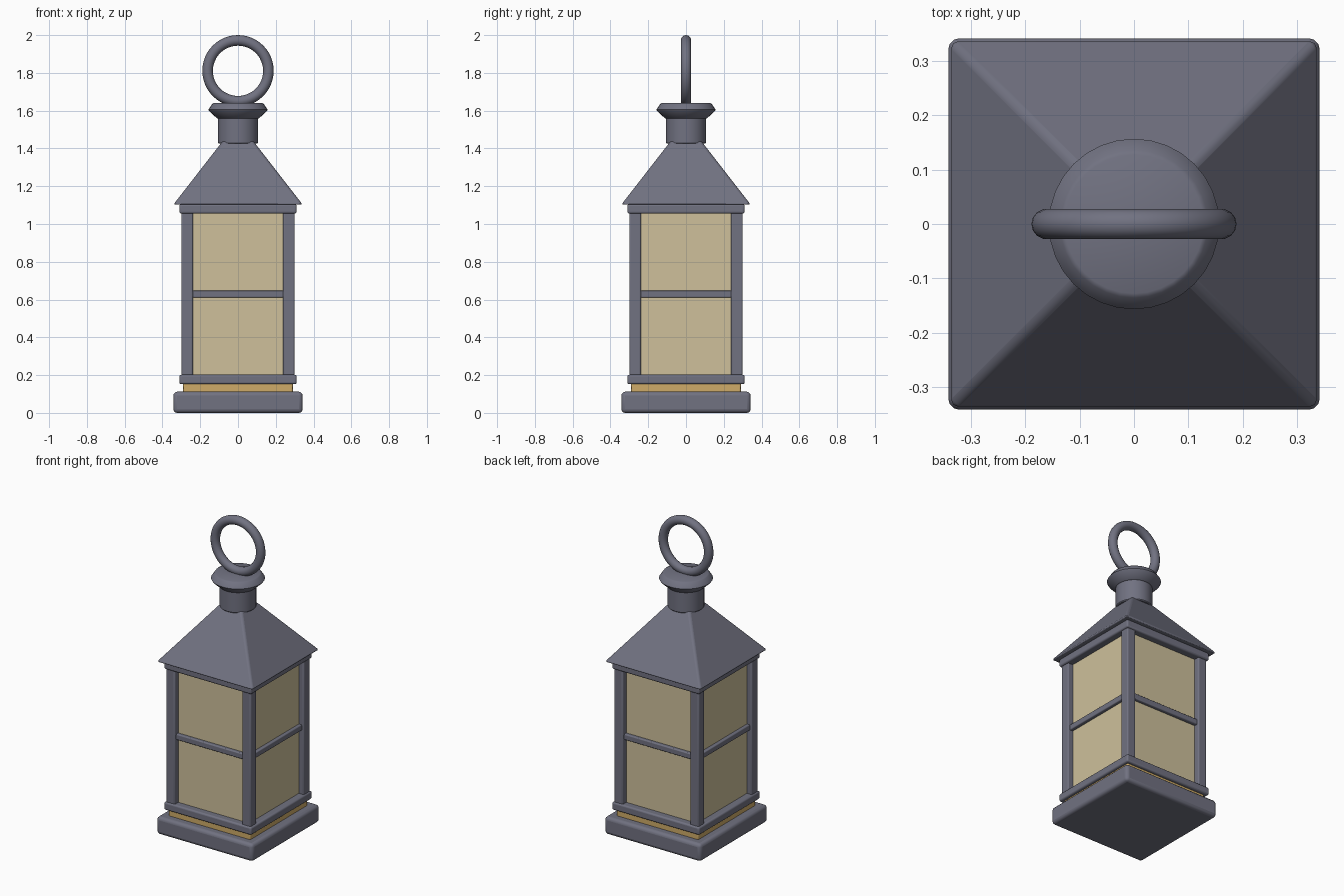
import bpy, bmesh, math

if "Cube" in bpy.data.objects:
    bpy.data.objects.remove(bpy.data.objects["Cube"])


def material(name, rgb):
    m = bpy.data.materials.new(name)
    m.diffuse_color = (*rgb, 1)
    m.use_nodes = True
    m.node_tree.nodes["Principled BSDF"].inputs["Base Color"].default_value = m.diffuse_color
    return m


IRON = material("grey iron", (0.165, 0.168, 0.22))
GLASS = material("warm glass", (0.62, 0.53, 0.33))
BRASS = material("brass", (0.62, 0.41, 0.14))


def finish(obj, name, mat, bevel=0.0, segments=3):
    obj.name = name
    obj.data.materials.append(mat)
    bpy.ops.object.select_all(action='DESELECT')
    obj.select_set(True)
    bpy.context.view_layer.objects.active = obj
    if bevel:
        mod = obj.modifiers.new("soft edges", 'BEVEL')
        mod.width, mod.segments = bevel, segments
        mod.limit_method = 'ANGLE'
    bpy.ops.object.shade_smooth_by_angle(angle=math.radians(40))
    return obj


def box(name, x, y, z0, z1, half_x, half_y, mat, bevel=0.0):
    bpy.ops.mesh.primitive_cube_add(size=2, location=(x, y, (z0 + z1) / 2))
    obj = bpy.context.object
    obj.scale = (half_x, half_y, (z1 - z0) / 2)
    bpy.ops.object.transform_apply(location=False, rotation=False, scale=True)
    return finish(obj, name, mat, bevel)


def lathe(name, profile, mat, sides=32):
    bm = bmesh.new()
    rings = [[bm.verts.new((r * math.cos(2 * math.pi * i / sides),
                            r * math.sin(2 * math.pi * i / sides), z))
              for i in range(sides)] for r, z in profile]
    for a, b in zip(rings, rings[1:]):
        for i in range(sides):
            j = (i + 1) % sides
            bm.faces.new((a[i], a[j], b[j], b[i]))
    bm.faces.new(rings[0][::-1])
    bm.faces.new(rings[-1])
    mesh = bpy.data.meshes.new(name)
    bm.to_mesh(mesh)
    bm.free()
    obj = bpy.data.objects.new(name, mesh)
    bpy.context.collection.objects.link(obj)
    return finish(obj, name, mat)


# Stacked base, brass band and the two frames
box("base", 0, 0, 0.0, 0.112, 0.342, 0.342, IRON, 0.02)
box("brass_band", 0, 0, 0.105, 0.16, 0.29, 0.29, BRASS, 0.008)
box("lower_frame", 0, 0, 0.152, 0.202, 0.31, 0.31, IRON, 0.01)
box("upper_frame", 0, 0, 1.055, 1.106, 0.31, 0.31, IRON, 0.01)

# Glass body
box("glass", 0, 0, 0.19, 1.065, 0.265, 0.265, GLASS)

# Corner posts
for sx in (-1, 1):
    for sy in (-1, 1):
        box("corner_post", sx * 0.269, sy * 0.269, 0.19, 1.065,
            0.031, 0.031, IRON, 0.008)

# Horizontal glazing bars on each side
for s in (-1, 1):
    box("glazing_bar_x", 0, s * 0.268, 0.61, 0.647, 0.25, 0.018, IRON, 0.006)
    box("glazing_bar_y", s * 0.268, 0, 0.61, 0.647, 0.018, 0.25, IRON, 0.006)

# Pyramid roof, a cube tapered towards the top
roof = box("roof", 0, 0, 1.103, 1.44, 0.342, 0.342, IRON, 0.012)
for v in roof.data.vertices:
    if v.co.z > 0:
        v.co.x *= 0.235
        v.co.y *= 0.235

# Chimney neck and flared cap
lathe("neck", [(0.102, 1.425), (0.107, 1.43), (0.107, 1.57)], IRON)
lathe("cap", [(0.107, 1.558), (0.112, 1.56), (0.153, 1.598), (0.157, 1.605),
              (0.153, 1.611), (0.136, 1.636), (0.128, 1.64)], IRON)

# Carrying ring
bpy.ops.mesh.primitive_torus_add(location=(0, 0, 1.811), rotation=(math.pi / 2, 0, 0),
                                 major_radius=0.161, minor_radius=0.028,
                                 major_segments=48, minor_segments=14)
finish(bpy.context.object, "carrying_ring", IRON)
